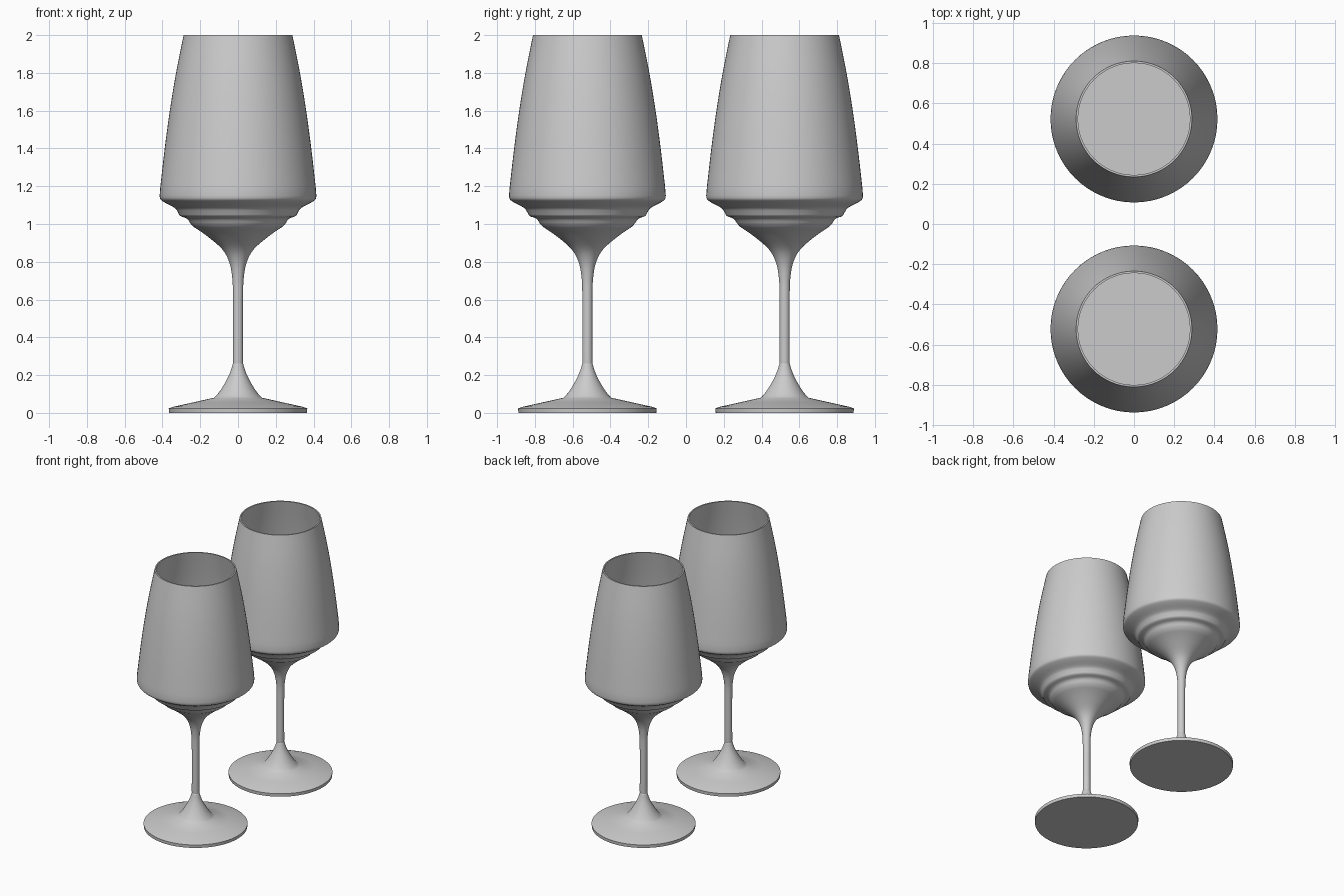
import bpy, bmesh, math

if "Cube" in bpy.data.objects:
    bpy.data.objects.remove(bpy.data.objects["Cube"])

SEGMENTS = 64
CENTRE_Y = 0.522


def smooth_curve(points, steps=4):
    """Catmull-Rom curve through the (radius, z) points."""
    pts = [points[0]] + points + [points[-1]]
    out = []
    for i in range(1, len(pts) - 2):
        a, b, c, d = pts[i - 1:i + 3]
        for s in range(steps):
            t = s / steps
            out.append(tuple(
                0.5 * (2 * q + (r - p) * t + (2 * p - 5 * q + 4 * r - u) * t ** 2
                       + (3 * q - p - 3 * r + u) * t ** 3)
                for p, q, r, u in zip(a, b, c, d)))
    out.append(points[-1])
    return out


def lathe(name, profile, y):
    bm = bmesh.new()
    verts = [bm.verts.new((r, 0, z)) for r, z in profile]
    edges = [bm.edges.new(pair) for pair in zip(verts, verts[1:])]
    bmesh.ops.spin(bm, geom=verts + edges, cent=(0, 0, 0), axis=(0, 0, 1),
                   angle=2 * math.pi, steps=SEGMENTS)
    bmesh.ops.remove_doubles(bm, verts=bm.verts, dist=1e-4)
    bmesh.ops.recalc_face_normals(bm, faces=bm.faces)
    mesh = bpy.data.meshes.new(name)
    bm.to_mesh(mesh)
    bm.free()
    obj = bpy.data.objects.new(name, mesh)
    bpy.context.collection.objects.link(obj)
    obj.location.y = y
    bpy.ops.object.select_all(action='DESELECT')
    obj.select_set(True)
    bpy.context.view_layer.objects.active = obj
    bpy.ops.object.shade_smooth_by_angle(angle=math.radians(35))


# Flat underside and thin edge of the foot
foot = [(0, 0), (0.365, 0), (0.367, 0.024), (0.34, 0.033), (0.24, 0.055)]
# Flared lower stem, straight stem, flare into the bowl
stem = smooth_curve([(0.128, 0.08), (0.112, 0.095), (0.085, 0.132), (0.05, 0.195),
                     (0.029, 0.255), (0.027, 0.3), (0.027, 0.62), (0.031, 0.72),
                     (0.047, 0.8), (0.085, 0.868), (0.165, 0.937), (0.235, 0.985)])
# Stepped rings under the bowl
rings = smooth_curve([(0.252, 1.003), (0.27, 1.028), (0.305, 1.042), (0.318, 1.062),
                      (0.335, 1.085), (0.385, 1.112), (0.41, 1.13), (0.415, 1.15)])
# Tapering outer wall
wall = smooth_curve([(0.411, 1.2), (0.388, 1.4), (0.361, 1.6), (0.328, 1.8), (0.288, 2.0)])
# Thin rim, inner wall and flat floor
inner = [(r - 0.01, z) for r, z in reversed(wall)] + [(0.4, 1.15), (0.385, 1.135), (0, 1.135)]

for name, side in (("front_wine_glass", -1), ("back_wine_glass", 1)):
    lathe(name, foot + stem + rings + wall + inner, side * CENTRE_Y)
